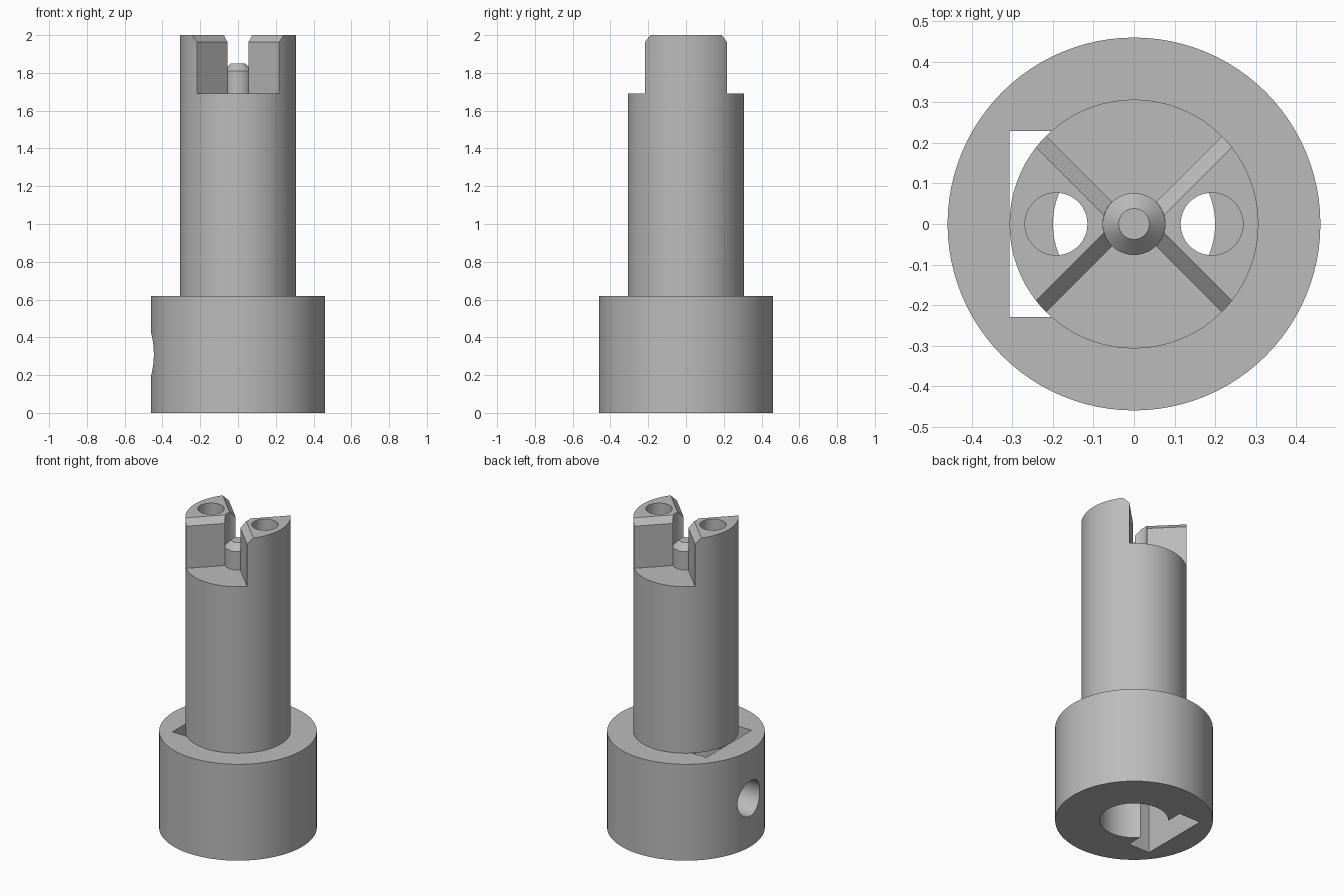
import bpy, bmesh
from math import radians, sqrt

if "Cube" in bpy.data.objects:
    bpy.data.objects.remove(bpy.data.objects["Cube"], do_unlink=True)

grey = bpy.data.materials.new("plain grey")
grey.use_nodes = True
colour = (0.5, 0.5, 0.5, 1)
grey.diffuse_color = colour
grey.node_tree.nodes["Principled BSDF"].inputs["Base Color"].default_value = colour


def loft(name, rings):
    """Closed solid through stacked rings of points."""
    bm = bmesh.new()
    loops = [[bm.verts.new(p) for p in ring] for ring in rings]
    n = len(loops[0])
    for a, b in zip(loops, loops[1:]):
        for i in range(n):
            j = (i + 1) % n
            bm.faces.new((a[i], a[j], b[j], b[i]))
    bm.faces.new(loops[0][::-1])
    bm.faces.new(loops[-1])
    bmesh.ops.recalc_face_normals(bm, faces=bm.faces)
    mesh = bpy.data.meshes.new(name)
    bm.to_mesh(mesh)
    bm.free()
    mesh.materials.append(grey)
    obj = bpy.data.objects.new(name, mesh)
    bpy.context.collection.objects.link(obj)
    return obj


def turned(name, profile, x=0, segments=96):
    """Solid of revolution from (radius, height) pairs."""
    from math import cos, sin, tau
    angles = [tau * i / segments for i in range(segments)]
    return loft(name, [[(x + r * cos(a), r * sin(a), z) for a in angles] for r, z in profile])


def box(name, x0, x1, y, z0, z1):
    return loft(name, [[(x0, -y, z), (x1, -y, z), (x1, y, z), (x0, y, z)] for z in (z0, z1)])


def carve(target, cutters):
    bpy.context.view_layer.objects.active = target
    for cutter in cutters:
        mod = target.modifiers.new("cut", "BOOLEAN")
        mod.operation = "DIFFERENCE"
        mod.solver = "EXACT"
        mod.object = cutter
        bpy.ops.object.modifier_apply(modifier=mod.name)
        bpy.data.objects.remove(cutter, do_unlink=True)


def smooth(obj):
    bpy.ops.object.select_all(action="DESELECT")
    obj.select_set(True)
    bpy.context.view_layer.objects.active = obj
    bpy.ops.object.shade_smooth_by_angle(angle=radians(30))


COLLAR_R, COLLAR_TOP = 0.46, 0.62
SHAFT_R, SHOULDER, TOP = 0.307, 1.692, 2.0
CHAMFER, PIN_R, BORE_R, BORE_TOP = 0.037, 0.077, 0.2, 1.0

# Stepped body: wide collar and tall shaft
body = turned("coupling_body", [(COLLAR_R, 0), (COLLAR_R, COLLAR_TOP),
                                (SHAFT_R, COLLAR_TOP), (SHAFT_R, TOP)])

# Bore, nut slot and set screw hole in the collar
bore = turned("bore_cutter", [(BORE_R, -0.1), (BORE_R, BORE_TOP)])
slot = box("slot_cutter", -SHAFT_R, -0.155, 0.23, -0.1, COLLAR_TOP)
# The slot opens on the collar top beside the shaft
screw = turned("screw_cutter", [(0.113, 0.1), (0.113, 0.6)], segments=48)
screw.rotation_euler = (0, radians(-90), 0)
screw.location = (0, 0, 0.31)
bpy.context.view_layer.update()

# Round pocket round the pin, and wire holes down the jaws
pocket = turned("pocket_cutter", [(PIN_R, SHOULDER), (PIN_R, TOP + 0.1)], segments=64)
holes = [turned("hole_cutter", [(0.077, BORE_TOP - 0.02), (0.077, TOP + 0.1)], x, 48)
         for x in (-0.192, 0.192)]


# Front and back wedges leave two jaws with chamfered rims
def wedge(side):
    rings = []
    for z, grow in ((SHOULDER, 0), (TOP - CHAMFER, 0), (TOP + 0.1, CHAMFER + 0.1)):
        apex = grow * sqrt(2)
        rings.append([(0, side * -apex, z), (1, side * (1 - apex), z), (-1, side * (1 - apex), z)])
    return loft("wedge_cutter", rings)


carve(body, [bore, slot, screw, pocket, *holes, wedge(-1), wedge(1)])
smooth(body)

# Centre pin with a chamfered tip
pin = turned("centre_pin", [(PIN_R - 0.0005, SHOULDER - 0.05), (PIN_R - 0.0005, 1.811),
                            (0.038, 1.85)], segments=64)
smooth(pin)
